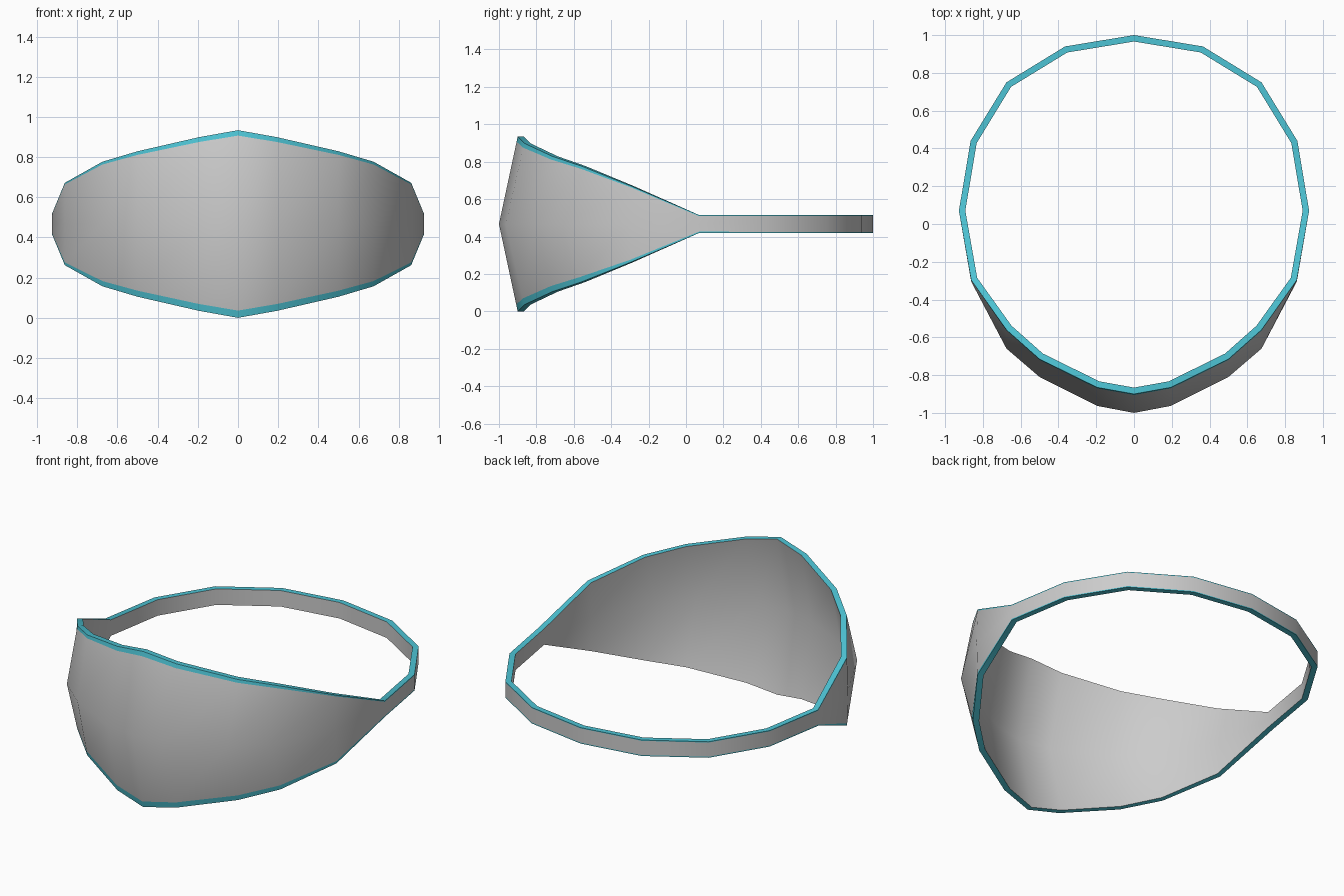
import bpy, bmesh, math
from mathutils import Vector

if "Cube" in bpy.data.objects:
    bpy.data.objects.remove(bpy.data.objects["Cube"])

def material(name, rgb):
    m = bpy.data.materials.new(name)
    m.diffuse_color = (*rgb, 1)
    m.use_nodes = True
    m.node_tree.nodes["Principled BSDF"].inputs["Base Color"].default_value = m.diffuse_color
    return m

ZC, THICK = 0.467, 0.034

# Half profile, front to back: x, y of middle, y of edge, half height, top band, bottom band
half = [
    (0.00, -1.00, -0.90, 0.467, 0.027, 0.036),
    (0.195, -0.963, -0.865, 0.432, 0.024, 0.034),
    (0.50, -0.81, -0.715, 0.362, 0.018, 0.030),
    (0.675, -0.66, -0.56, 0.310, 0.014, 0.026),
    (0.862, -0.305, -0.297, 0.205, 0.008, 0.014),
    (0.927, 0.07, 0.07, 0.048, 0.006, 0.007),
    (0.865, 0.44, 0.44, 0.048, 0.005, 0.006),
    (0.675, 0.75, 0.75, 0.048, 0.005, 0.006),
    (0.365, 0.94, 0.94, 0.048, 0.005, 0.006),
    (0.00, 1.00, 1.00, 0.048, 0.005, 0.006),
]
ring = half + [(-s[0], *s[1:]) for s in half[-2:0:-1]]
n = len(ring)

bm = bmesh.new()
sections = []
for i, (x, ym, ye, h, bt, bb) in enumerate(ring):
    # inward direction from the neighbouring edge points
    a, b = ring[i - 1], ring[(i + 1) % n]
    t = Vector((b[0] - a[0], b[2] - a[2], 0)).normalized()
    off = Vector((-t.y, t.x, 0)) * THICK
    mid = Vector((x, ym, ZC))
    top, bot = Vector((x, ye, ZC + h)), Vector((x, ye, ZC - h))
    pts = [bot, bot.lerp(mid, bb / h), mid, top.lerp(mid, bt / h), top,
           top + off, mid + off, bot + off]
    sections.append([bm.verts.new(p) for p in pts])

# Skin the ring; edge bands and rims are blue, broad faces grey
for i in range(n):
    a, b = sections[i], sections[(i + 1) % n]
    for k in range(8):
        m = (k + 1) % 8
        f = bm.faces.new((a[k], b[k], b[m], a[m]))
        f.material_index = 1 if k in (0, 3, 4, 7) else 0
        f.smooth = True
bmesh.ops.recalc_face_normals(bm, faces=bm.faces)
# keep the colour border and the rims crisp
for e in bm.edges:
    fs = e.link_faces
    if fs[0].material_index != fs[1].material_index or e.calc_face_angle() > math.radians(35):
        e.smooth = False

me = bpy.data.meshes.new("patch_with_strap")
bm.to_mesh(me)
bm.free()
me.materials.append(material("light grey", (0.6, 0.6, 0.6)))
me.materials.append(material("cyan trim", (0.075, 0.55, 0.66)))
ob = bpy.data.objects.new("patch_with_strap", me)
bpy.context.collection.objects.link(ob)
